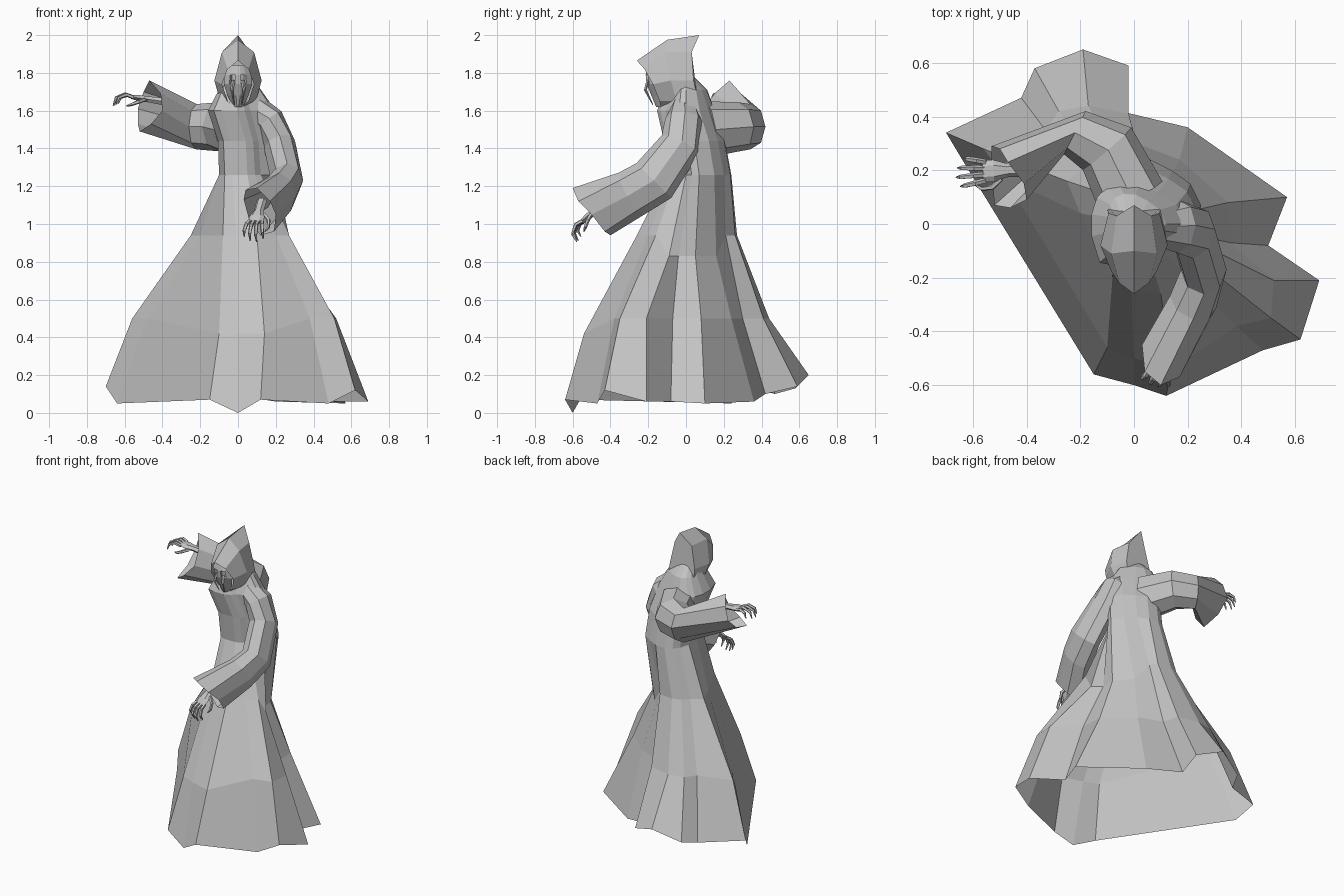
import bpy
import bmesh
from math import cos, sin, tau
from mathutils import Vector

cube = bpy.data.objects.get("Cube")
if cube:
    bpy.data.objects.remove(cube, do_unlink=True)

# One pale grey for the whole figure
grey = bpy.data.materials.new("plain_grey")
grey.use_nodes = True
colour = (0.55, 0.55, 0.55, 1)
grey.diffuse_color = colour
grey.node_tree.nodes["Principled BSDF"].inputs["Base Color"].default_value = colour


def add_object(name, bm):
    bmesh.ops.recalc_face_normals(bm, faces=bm.faces)
    mesh = bpy.data.meshes.new(name)
    bm.to_mesh(mesh)
    bm.free()
    mesh.materials.append(grey)
    obj = bpy.data.objects.new(name, mesh)
    bpy.context.collection.objects.link(obj)
    return obj


def add_loft(bm, rings, cap_start=False, cap_end=False):
    """Bridge closed rings that share the same point count."""
    rows = [[bm.verts.new(point) for point in ring] for ring in rings]
    for lower, upper in zip(rows, rows[1:]):
        count = len(lower)
        for i in range(count):
            j = (i + 1) % count
            bm.faces.new((lower[i], lower[j], upper[j], upper[i]))
    if cap_start:
        bm.faces.new(rows[0])
    if cap_end:
        bm.faces.new(rows[-1])


def add_tube(bm, path, sizes, reference, sides=6, cuff=None):
    """Sweep an elliptical section; sizes are (along reference, across it).

    A cuff outline, if given, becomes the open end of the tube."""
    points = [Vector(p) for p in path]
    reference = Vector(reference)
    rings = []
    for i, point in enumerate(points):
        before = points[max(i - 1, 0)]
        after = points[min(i + 1, len(points) - 1)]
        tangent = (after - before).normalized()
        up = (reference - tangent * reference.dot(tangent)).normalized()
        across = tangent.cross(up)
        a, b = sizes[i]
        ring = []
        for k in range(sides):
            angle = tau * k / sides
            ring.append(point + up * a * cos(angle) + across * b * sin(angle))
        rings.append(ring)
    if cuff:
        rings.append(cuff)
    add_loft(bm, rings, True, not cuff)


# Robe: pleated skirt rising into a slim torso, counted from the front pleat
hem = [
    (0, -.6, 0), (.12, -.64, .07), (.48, -.47, .05), (.62, -.43, .12),
    (.69, -.21, .06), (.5, -.08, .06), (.57, .1, .05), (.2, .36, .06),
    (-.05, .42, .1), (-.02, .59, .14), (-.19, .65, .2), (-.37, .58, .13),
    (-.42, .47, .1), (-.7, .34, .14), (-.64, .24, .05), (-.15, -.56, .07),
]
knee = [
    (0, -.5), (.14, -.54), (.38, -.38), (.51, -.35),
    (.52, -.21), (.36, -.07), (.35, .08), (.17, .24),
    (.01, .3), (-.02, .41), (-.17, .44), (-.28, .42),
    (-.33, .35), (-.56, .28), (-.48, .17), (-.1, -.46),
]
hip = [
    (-.01, -.24), (.1, -.26), (.2, -.2), (.27, -.16),
    (.28, -.09), (.22, -.04), (.22, .05), (.13, .16),
    (.05, .21), (.02, .26), (-.08, .27), (-.14, .25),
    (-.18, .21), (-.25, .16), (-.2, .04), (-.08, -.2),
]
waist = [
    (-.03, -.1), (.05, -.1), (.09, -.08), (.12, -.05),
    (.2, 0), (.24, .03), (.25, .07), (.21, .15),
    (.14, .2), (.07, .235), (0, .24), (-.05, .22),
    (-.08, .18), (-.1, .11), (-.1, .02), (-.07, -.09),
]
# Upper body: centre x, centre y, width and depth relative to the waist, height
upper_body = [
    (.065, .045, .98, .95, 1.44),
    (.02, 0, 1.02, .9, 1.6),
    (.01, 0, .64, .66, 1.71),
    (0, -.03, .4, .42, 1.78),
]
rings = [
    hem,
    [(x, y, .42 if y < -.45 else .5) for x, y in knee],
    [(x, y, .83 if x > .11 and y > -.1 else .94) for x, y in hip],
    [(x, y, 1.26) for x, y in waist],
]
for cx, cy, width, depth, height in upper_body:
    rings.append([(cx + (x - .075) * width, cy + (y - .07) * depth, height)
                  for x, y in waist])
bm = bmesh.new()
add_loft(bm, rings, cap_end=True)
add_object("robe", bm)

# Wide sleeves, open at slanted cuffs
left_cuff = [(.2, -.5, 1.05), (.17, -.57, 1.12), (.1, -.6, 1.19), (.04, -.55, 1.18),
             (.03, -.45, 1.13), (.06, -.4, 1.02), (.12, -.4, .94), (.19, -.43, .96)]
bm = bmesh.new()
add_tube(bm,
         [(.08, -.01, 1.61), (.165, -.01, 1.55), (.22, -.03, 1.42),
          (.26, -.17, 1.23), (.22, -.29, 1.16)],
         [(.08, .07), (.08, .1), (.085, .11), (.085, .13), (.09, .13)],
         (1, 0, 0), sides=8, cuff=left_cuff)
add_object("left_sleeve", bm)

right_cuff = [(-.47, .23, 1.76), (-.5, .28, 1.7), (-.53, .29, 1.61), (-.53, .2, 1.53),
              (-.52, .07, 1.49), (-.46, .06, 1.53), (-.4, .09, 1.6), (-.41, .15, 1.69)]
bm = bmesh.new()
add_tube(bm,
         [(-.01, .1, 1.5), (-.1, .28, 1.515), (-.22, .34, 1.515)],
         [(.15, .13), (.13, .12), (.12, .09)],
         (0, 0, 1), sides=8, cuff=right_cuff)
add_object("right_sleeve", bm)


def build_hand(name, wrist, forward, side):
    """Flat palm with four curled fingers and a thumb."""
    wrist = Vector(wrist)
    forward = Vector(forward).normalized()
    side = Vector(side).normalized()
    down = forward.cross(side).normalized()
    bm = bmesh.new()
    palm = [wrist + forward * d for d in (-.08, 0, .05, .09)]
    add_tube(bm, palm, [(.028, .022), (.026, .018), (.042, .018), (.04, .012)], side)
    taper = [(r, r) for r in (.011, .011, .009, .003)]
    for i, length in enumerate((.085, .1, .095, .075)):
        spread = (i - 1.5) * .023
        bends = ((0, 0), (.45, -.1), (.9, .15), (1, .6))
        root = wrist + forward * .08 + side * spread
        path = [root + forward * length * f + down * length * d
                + side * spread * f * .5 for f, d in bends]
        add_tube(bm, path, taper, side, sides=5)
    # Thumb
    steps = ((.02, .03, .005), (.05, .06, .02), (.085, .065, .04), (.11, .05, .05))
    path = [wrist + forward * f - side * s + down * d for f, s, d in steps]
    add_tube(bm, path, taper, down, sides=5)
    add_object(name, bm)


build_hand("left_hand", (.11, -.485, 1.07), (-.2, -.7, -.65), (-1, .2, 0))
build_hand("right_hand", (-.475, .2, 1.66), (-1, -.05, .14), (0, 1, 0))


def mirrored_ring(half):
    """Close a top-to-bottom half outline by mirroring it across x."""
    return half + [(-x, y, z) for x, y, z in reversed(half[1:-1])]


# Hood: brim, crown and back with a raised rear peak
brim = [(0, -.26, 1.865), (.055, -.22, 1.82), (.085, -.175, 1.74),
        (.055, -.14, 1.65), (0, -.13, 1.6)]
crown = [(0, -.1, 1.975), (.085, -.11, 1.91), (.125, -.08, 1.76),
         (.095, -.05, 1.65), (0, -.08, 1.58)]
back = [(0, .07, 2), (.065, .03, 1.91), (.095, .04, 1.76),
        (.1, .06, 1.67), (0, .08, 1.64)]
bm = bmesh.new()
add_loft(bm, [mirrored_ring(half) for half in (brim, crown, back)], cap_end=True)
add_object("hood", bm)

# Gaunt face: rows of height, half width, front depth
bm = bmesh.new()
columns = (-1, -.6, -.2, .2, .6, 1)
levels = [(1.84, .045, -.205), (1.79, .07, -.215), (1.74, .075, -.21),
          (1.68, .055, -.185), (1.62, .025, -.16)]
grid = [[bm.verts.new((c * width, depth + .04 * c * c, height)) for c in columns]
        for height, width, depth in levels]
sockets = []
for row, (upper, lower) in enumerate(zip(grid, grid[1:])):
    for c in range(len(columns) - 1):
        face = bm.faces.new((upper[c], lower[c], lower[c + 1], upper[c + 1]))
        if row == 1 and c in (1, 3):
            sockets.append(face)
bm.normal_update()
bmesh.ops.inset_individual(bm, faces=sockets, thickness=.005, depth=-.02)
add_object("face", bm)

# Hooked prongs beside the mouth
bm = bmesh.new()
for sign in (-1, 1):
    path = [(sign * .025, -.2, 1.76), (sign * .032, -.215, 1.71), (sign * .02, -.175, 1.63)]
    add_tube(bm, path, [(.01, .009), (.008, .008), (.002, .002)], (1, 0, 0), sides=4)
add_object("mouth_prongs", bm)
